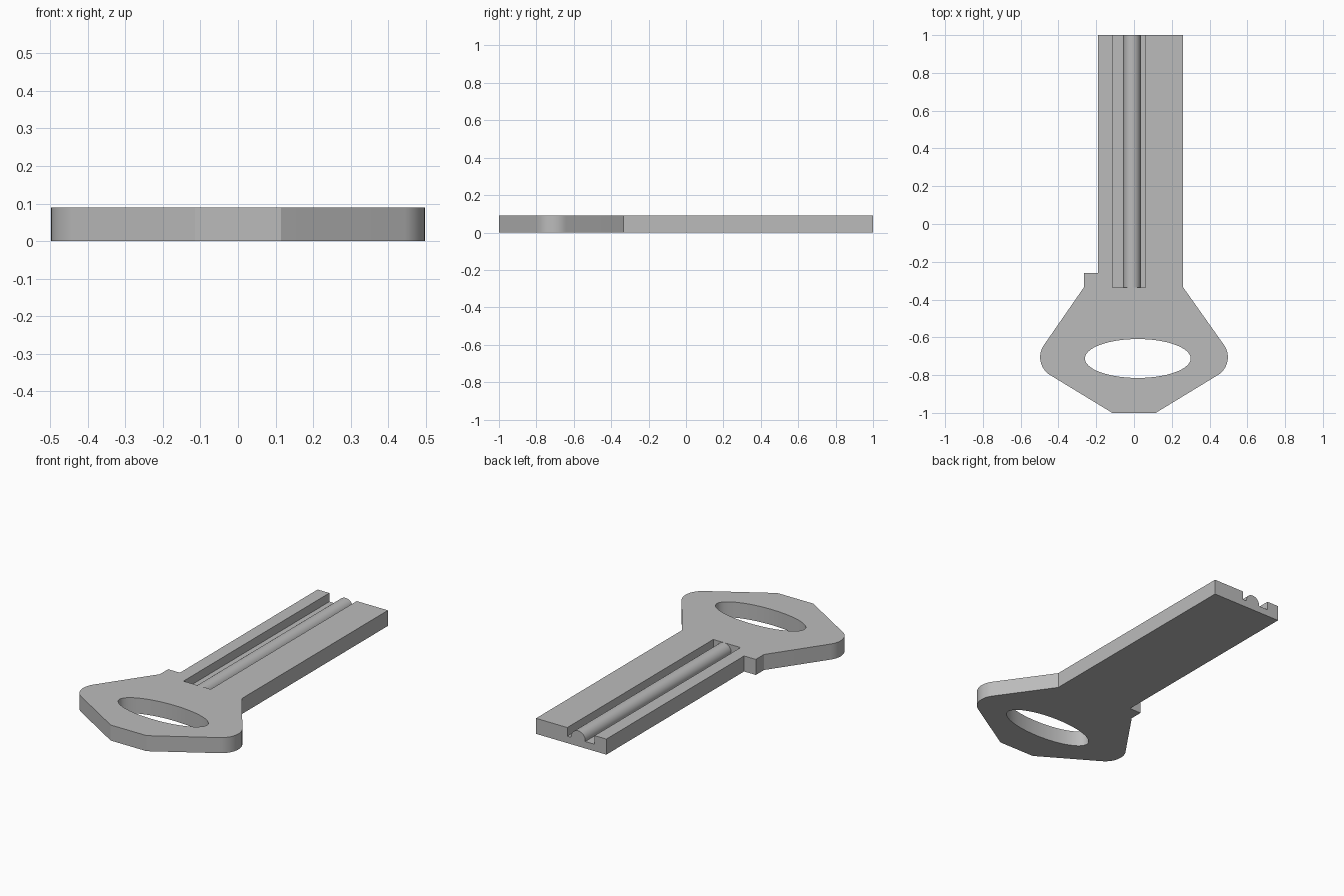
import bpy
import bmesh
from math import sin, cos, radians, pi
from mathutils import Vector

if "Cube" in bpy.data.objects:
    bpy.data.objects.remove(bpy.data.objects["Cube"], do_unlink=True)

THICK = 0.09
SHOULDER = -0.335
TIP = 1.0


def arc(cx, cy, rx, ry, start, end, steps):
    """Points along an elliptical arc, angles in degrees."""
    angles = [radians(start + (end - start) * i / steps) for i in range(steps + 1)]
    return [(cx + rx * cos(a), cy + ry * sin(a)) for a in angles]


def prism(name, points, depth):
    """Extrude a closed outline of 3D points along a depth vector."""
    bm = bmesh.new()
    face = bm.faces.new([bm.verts.new(p) for p in points])
    result = bmesh.ops.extrude_face_region(bm, geom=[face], use_keep_orig=True)
    moved = [v for v in result["geom"] if isinstance(v, bmesh.types.BMVert)]
    bmesh.ops.translate(bm, verts=moved, vec=Vector(depth))
    bmesh.ops.recalc_face_normals(bm, faces=bm.faces)
    mesh = bpy.data.meshes.new(name)
    bm.to_mesh(mesh)
    bm.free()
    obj = bpy.data.objects.new(name, mesh)
    bpy.context.collection.objects.link(obj)
    return obj


def cut(target, cutter):
    """Subtract the cutter from the target, then discard it."""
    cutter.hide_render = True
    mod = target.modifiers.new("cut", "BOOLEAN")
    mod.operation = "DIFFERENCE"
    mod.solver = "EXACT"
    mod.object = cutter
    bpy.context.view_layer.objects.active = target
    bpy.ops.object.modifier_apply(modifier=mod.name)
    bpy.data.objects.remove(cutter, do_unlink=True)


# Plate outline: rounded bow, stop on one shoulder, straight blade
left_bow = arc(-0.389, -0.705, 0.108, 0.11, 145, 240, 14) + [(-0.115, -1.0)]
right_bow = [(-x, y) for x, y in reversed(left_bow)]
blade = [(0.26, SHOULDER), (0.26, TIP), (-0.19, TIP)]
stop = [(-0.19, -0.26), (-0.265, -0.26), (-0.265, SHOULDER)]
outline = left_bow + right_bow + blade + stop
key = prism("key_body", [(x, y, 0) for x, y in outline], (0, 0, THICK))

# Oval hole through the bow
oval = arc(0.02, -0.712, 0.28, 0.103, 0, 360, 64)[:-1]
cut(key, prism("hole_cutter", [(x, y, -0.1) for x, y in oval], (0, 0, 0.3)))

# Lengthwise groove that leaves a rounded ridge standing in it
floor = 0.04
ridge = arc(-0.01, 0.045, 0.045, 0.0447, 180, 0, 24)
groove = [(-0.115, 0.15), (-0.115, floor), (-0.055, floor)]
groove += ridge + [(0.035, floor), (0.06, floor), (0.06, 0.15)]
cut(key, prism("groove_cutter", [(x, SHOULDER, z) for x, z in groove], (0, 1.5, 0)))

# Grey metal
metal = bpy.data.materials.new("grey_metal")
metal.use_nodes = True
grey = (0.5, 0.5, 0.5, 1.0)
metal.diffuse_color = grey
metal.node_tree.nodes["Principled BSDF"].inputs["Base Color"].default_value = grey
key.data.materials.clear()
key.data.materials.append(metal)
for poly in key.data.polygons:
    poly.material_index = 0

# Smooth the curved walls, keep the corners sharp
bpy.ops.object.select_all(action="DESELECT")
key.select_set(True)
bpy.context.view_layer.objects.active = key
bpy.ops.object.shade_smooth_by_angle(angle=pi / 9)
